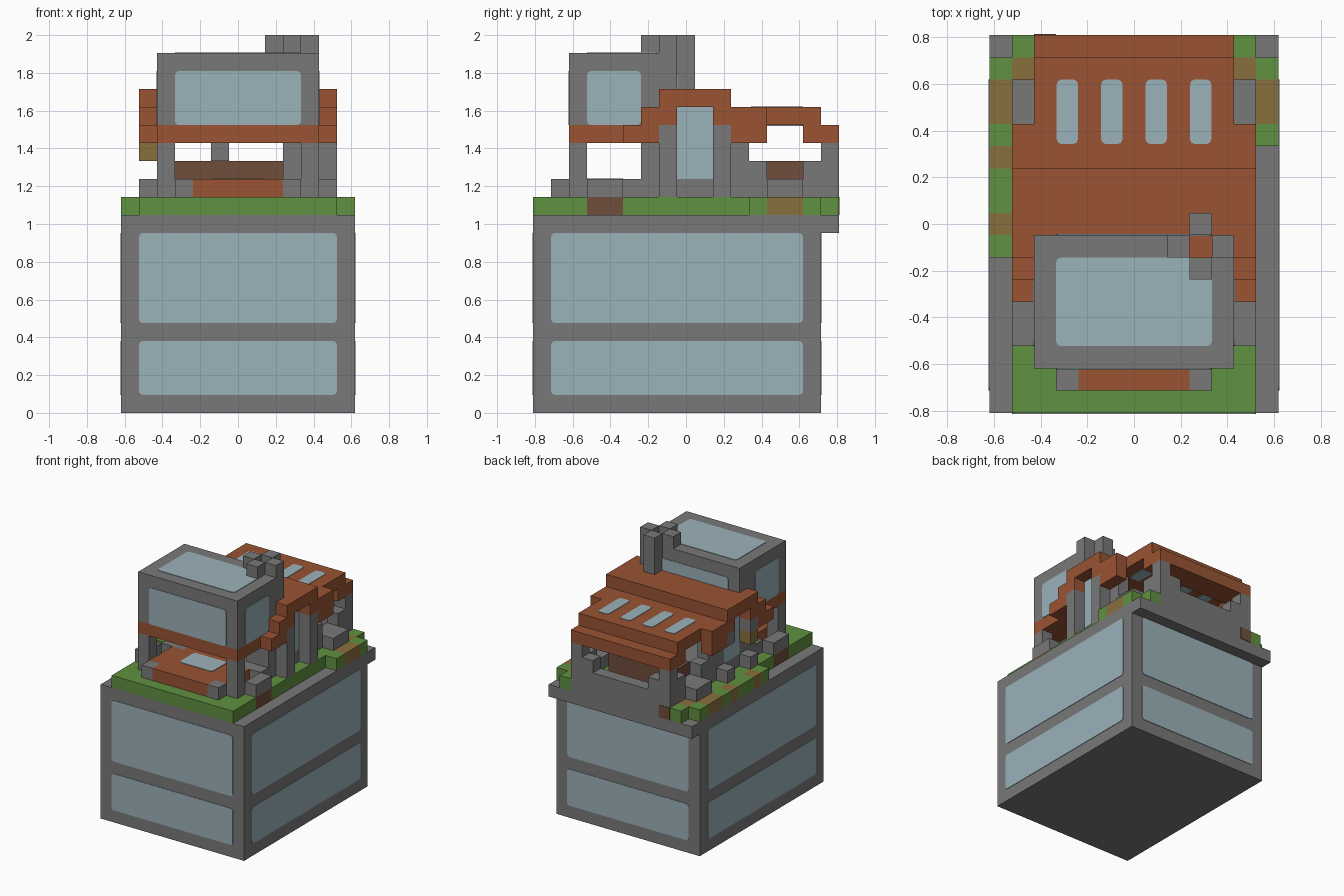
import bpy
import bmesh
from mathutils import Vector

cube = bpy.data.objects.get("Cube")
if cube:
    bpy.data.objects.remove(cube)

U = 2 / 21                      # one block of the building grid
ORIGIN = Vector((6.5, 8.5, 0))  # grid centre


def material(name, rgb):
    m = bpy.data.materials.new(name)
    m.use_nodes = True
    m.diffuse_color = (*rgb, 1)
    m.node_tree.nodes["Principled BSDF"].inputs["Base Color"].default_value = (*rgb, 1)
    return m


STONE = material("grey stone", (0.19, 0.19, 0.19))
GLASS = material("pale glass", (0.33, 0.445, 0.49))
CLAY = material("red clay", (0.32, 0.087, 0.033))
GRASS = material("grass green", (0.117, 0.283, 0.051))
VINE = material("dry olive", (0.25, 0.162, 0.048))
DIRT = material("dark dirt", (0.16, 0.075, 0.045))


def add_box(bm, x0, x1, y0, y1, z0, z1):
    lo, hi = Vector((x0, y0, z0)), Vector((x1, y1, z1))
    verts = bmesh.ops.create_cube(bm, size=1)["verts"]
    for v in verts:
        v.co = (Vector([a + (c + 0.5) * (b - a) for a, b, c in zip(lo, hi, v.co)]) - ORIGIN) * U
    return verts


def finish(name, mat, bm):
    mesh = bpy.data.meshes.new(name)
    bm.to_mesh(mesh)
    bm.free()
    mesh.materials.append(mat)
    bpy.context.collection.objects.link(bpy.data.objects.new(name, mesh))


def blocks(name, mat, boxes, mirror=False):
    """One object made of grid boxes, optionally repeated on the other side."""
    bm = bmesh.new()
    for b in boxes:
        add_box(bm, *b)
        if mirror:
            add_box(bm, 13 - b[1], 13 - b[0], *b[2:])
    finish(name, mat, bm)


def pane(name, axis, at, a, b):
    """Thin rounded glass plate on the grid plane axis = at."""
    spans = [a, b]
    spans.insert(axis, (at - 0.04, at + 0.04))
    bm = bmesh.new()
    add_box(bm, *spans[0], *spans[1], *spans[2])
    edges = [e for e in bm.edges
             if abs((e.verts[0].co - e.verts[1].co).normalized()[axis]) > 0.9]
    bmesh.ops.bevel(bm, geom=edges, offset=0.02, segments=2, profile=0.5, affect="EDGES")
    finish(name, GLASS, bm)


# Lower storeys with two rows of windows on every side
blocks("base_block", STONE, [(0, 13, 0, 16, 0, 11)])
blocks("back_ledge", STONE, [(0, 13, 16, 17, 10, 11)])
for row, z in (("lower", (1, 4)), ("upper", (5, 10))):
    pane(f"{row}_front_window", 1, 0, (1, 12), z)
    pane(f"{row}_back_window", 1, 16, (1, 12), z)
    pane(f"{row}_left_window", 0, 13, (1, 15), z)
    pane(f"{row}_right_window", 0, 0, (1, 15), z)

# Roof garden: lawn and patchy borders, one letter per block from front to back
blocks("lawn", GRASS, [(2, 11, 0, 16, 11, 12)])
edge = "gggddggggggggggog"
borders = {0: ".......goggogoog.", 1: edge, 11: edge, 12: "............goog."}
for key, name, mat in (("g", "grass_border", GRASS), ("o", "vine_border", VINE),
                       ("d", "dirt_border", DIRT)):
    blocks(name, mat, [(i, i + 1, j, j + 1, 11, 12)
                       for i, row in borders.items() for j, c in enumerate(row) if c == key])
blocks("garden_stones", STONE, [(11, 12, 3, 5, 12, 13), (11, 12, 13, 15, 12, 13)], True)

# Front terrace with a glass floor light
blocks("terrace", CLAY, [(4, 9, 1, 2, 12, 13), (3, 10, 2, 5, 12, 13), (4, 9, 5, 6, 12, 13)])
blocks("terrace_corners", STONE, [(9, 10, 1, 2, 12, 13), (9, 11, 5, 6, 12, 13)], True)
pane("terrace_light", 2, 13, (5, 8), (3, 5))

# Ground-level walls and posts
blocks("house_floor", STONE, [(2, 11, 6, 13, 12, 13)])
blocks("front_posts", STONE, [(10, 11, 2, 3, 12, 15)], True)
blocks("side_walls", STONE, [
    (10, 11, 6, 7, 12, 15), (10, 11, 7, 8, 12, 17), (10, 11, 8, 10, 12, 13),
    (10, 11, 10, 11, 12, 17), (10, 11, 11, 12, 12, 16), (10, 11, 12, 13, 12, 14),
    (10, 11, 13, 15, 12, 13), (10, 11, 15, 16, 12, 14), (10, 11, 16, 17, 11, 15)], True)
blocks("back_wall", STONE, [(3, 10, 16, 17, 11, 13), (3, 4, 16, 17, 13, 14), (9, 10, 16, 17, 13, 14)])
blocks("back_wall_patch", DIRT, [(2, 3, 17, 17.04, 11, 12)])
blocks("fireplace", STONE, [(9, 10, 6, 9, 12, 15)])
blocks("hanging_post", STONE, [(5, 6, 8, 9, 14, 17)])
blocks("wooden_bench", DIRT, [(3, 9, 13, 15, 12, 14)])

# Side doors: whole columns on one side, ruined ones with a vine on the other
blocks("door_columns", STONE, [(11, 12, 7, 8, 12, 16), (11, 12, 10, 11, 12, 16)])
blocks("broken_columns", STONE, [(1, 2, j, j + 1, k, k + 1) for j in (7, 10) for k in (12, 15)])
blocks("hanging_vine", VINE, [(1, 2, 7, 8, 14, 15)])
blocks("door_glass", GLASS, [(10.8, 11, 8, 10, 13, 17)], True)

# Stepped clay roof
blocks("roof_ridge", CLAY, [(1, 12, 7, 11, 17, 18)])
blocks("roof_slope", CLAY, [(1, 12, 10, 13, 16, 17), (2, 11, 13, 16, 16, 17)])
blocks("roof_back_eave", CLAY, [(2, 11, 15, 17, 15, 16)])
blocks("roof_side_eaves", CLAY, [
    (11, 12, 5, 7, 15, 16), (11, 12, 6, 8, 16, 17), (11, 12, 11, 13, 15, 16)], True)
for n, i in enumerate((3, 5, 7, 9)):
    for side, z in (("top", 17), ("underside", 16)):
        pane(f"skylight_{n + 1}_{side}", 2, z, (i + 0.02, i + 0.98), (12.1, 15))

# Front tower
blocks("tower_band", CLAY, [(2, 11, 2, 8, 15, 16)])
blocks("tower", STONE, [(2, 11, 2, 7, 16, 20), (2, 9, 7, 8, 16, 20), (10, 11, 7, 8, 16, 20)])
pane("tower_front_window", 1, 2, (3, 10), (16, 19))
pane("tower_back_window", 1, 8, (3, 10), (16, 19))
pane("tower_left_window", 0, 11, (3, 6), (16, 19))
pane("tower_right_window", 0, 2, (3, 6), (16, 19))
pane("tower_roof_window", 2, 20, (3, 10), (3, 7))

# Chimney: four stacks around an open flue
blocks("chimney", STONE, [(8, 9, 7, 8, 20, 21), (10, 11, 7, 8, 20, 21),
                          (9, 10, 6, 7, 20, 21), (9, 10, 8, 9, 18, 21)])
